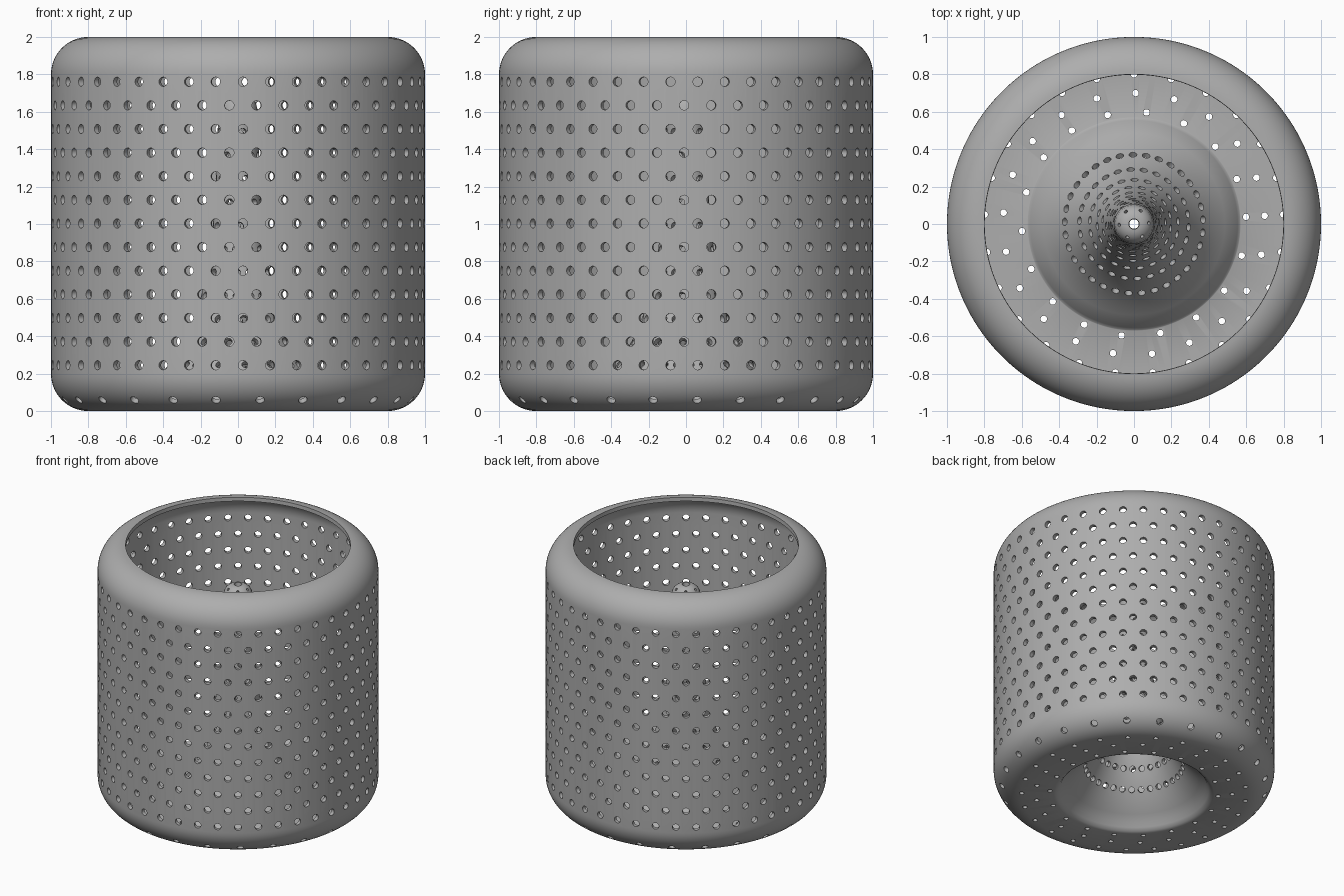
import bpy, bmesh, math
from mathutils import Vector

cube = bpy.data.objects.get("Cube")
if cube:
    bpy.data.objects.remove(cube, do_unlink=True)

SEGMENTS = 172
WALL = 0.03
PHASE = 0.063

steel = bpy.data.materials.new("grey steel")
steel.use_nodes = True
grey = (0.42, 0.42, 0.42, 1)
steel.diffuse_color = grey
steel.node_tree.nodes["Principled BSDF"].inputs["Base Color"].default_value = grey


def make_object(name, bm):
    mesh = bpy.data.meshes.new(name)
    bmesh.ops.recalc_face_normals(bm, faces=bm.faces)
    bm.to_mesh(mesh)
    bm.free()
    obj = bpy.data.objects.new(name, mesh)
    bpy.context.collection.objects.link(obj)
    mesh.materials.append(steel)
    return obj


def arc(r, z, radius, start, end, steps):
    angles = [math.radians(start + (end - start) * i / steps) for i in range(steps + 1)]
    return [Vector((r + radius * math.cos(a), z + radius * math.sin(a))) for a in angles]


def cone_radius(z):
    # Trumpet flare of the hollow centre cone
    return 0.07 + 0.52 * math.exp(-z / 0.365)


def offset(path, distance):
    # Parallel copy of a profile, on its inner side
    result = []
    for i, p in enumerate(path):
        d = (path[min(i + 1, len(path) - 1)] - path[max(i - 1, 0)]).normalized()
        result.append(p + Vector((d.y, -d.x)) * distance)
    return result


# Outer skin profile: lip, wall, floor, centre cone and its domed tip
skin = arc(0.8, 1.8, 0.2, 90, 0, 14) + arc(0.8, 0.2, 0.2, 0, -90, 14)
skin += [Vector(p) for p in ((0.57, 0), (0.55, 0.007), (0.53, 0.028))]
skin += [Vector((cone_radius(z), z)) for z in [0.06 + 0.04 * i for i in range(39)]]
skin += arc(0.025, 1.612, 0.048, 20, 90, 6)
loop = skin + offset(skin, WALL)[::-1]

# Spin the closed profile into the drum shell
bm = bmesh.new()
rings = []
for s in range(SEGMENTS):
    a = math.tau * s / SEGMENTS
    rings.append([bm.verts.new((p.x * math.cos(a), p.x * math.sin(a), p.y)) for p in loop])
for s in range(SEGMENTS):
    here, there = rings[s], rings[(s + 1) % SEGMENTS]
    for i in range(len(loop)):
        j = (i + 1) % len(loop)
        bm.faces.new((here[i], there[i], there[j], here[j]))
drum = make_object("drum_basket", bm)

# Punches for all the drain holes
cutter = bmesh.new()


def punch_ring(r, z, tilt, count, hole, start=PHASE, depth=0.07):
    # tilt: angle of the punch axis above horizontal
    for k in range(count):
        a = start + math.tau * k / count
        axis = Vector((math.cos(a) * math.cos(tilt), math.sin(a) * math.cos(tilt), math.sin(tilt)))
        matrix = axis.to_track_quat('Z', 'Y').to_matrix().to_4x4()
        matrix.translation = (r * math.cos(a), r * math.sin(a), z)
        bmesh.ops.create_cone(cutter, cap_ends=True, segments=14, radius1=hole,
                              radius2=hole, depth=depth, matrix=matrix)


# Staggered wall rows
for row in range(13):
    punch_ring(0.985, 0.245 + 0.1263 * row, 0, 43, 0.025, PHASE - (row % 2) * math.pi / 43)

# Floor rings and the ring on the bottom rounding
for r, count in ((0.6, 18), (0.7, 21), (0.8, 25)):
    punch_ring(r, 0.015, math.pi / 2, count, 0.0175)
punch_ring(0.933, 0.067, -math.pi / 4, 25, 0.024)

# Cone rows, square to the flare
for row in range(11):
    z = 0.23 + 0.126 * row
    tilt = math.atan2(0.52 / 0.365 * math.exp(-z / 0.365), 1)
    r = cone_radius(z) + WALL / 2 * math.cos(tilt)
    count = int(math.tau * (r + 0.015) / 0.07)
    punch_ring(r, z + WALL / 2 * math.sin(tilt), tilt, count, 0.021,
               PHASE + (row % 2) * math.pi / count)

# Small holes on the domed tip
punch_ring(0.07, 1.657, math.pi / 4, 6, 0.01, depth=0.06)

punches = make_object("hole_punches", cutter)
punches.hide_render = True

# Cut the holes, then shade
bpy.context.view_layer.objects.active = drum
drum.select_set(True)
cut = drum.modifiers.new("drain_holes", 'BOOLEAN')
cut.operation = 'DIFFERENCE'
cut.solver = 'MANIFOLD'
cut.object = punches
bpy.ops.object.modifier_apply(modifier=cut.name)
bpy.data.objects.remove(punches, do_unlink=True)
bpy.ops.object.shade_smooth_by_angle(angle=math.radians(35))
